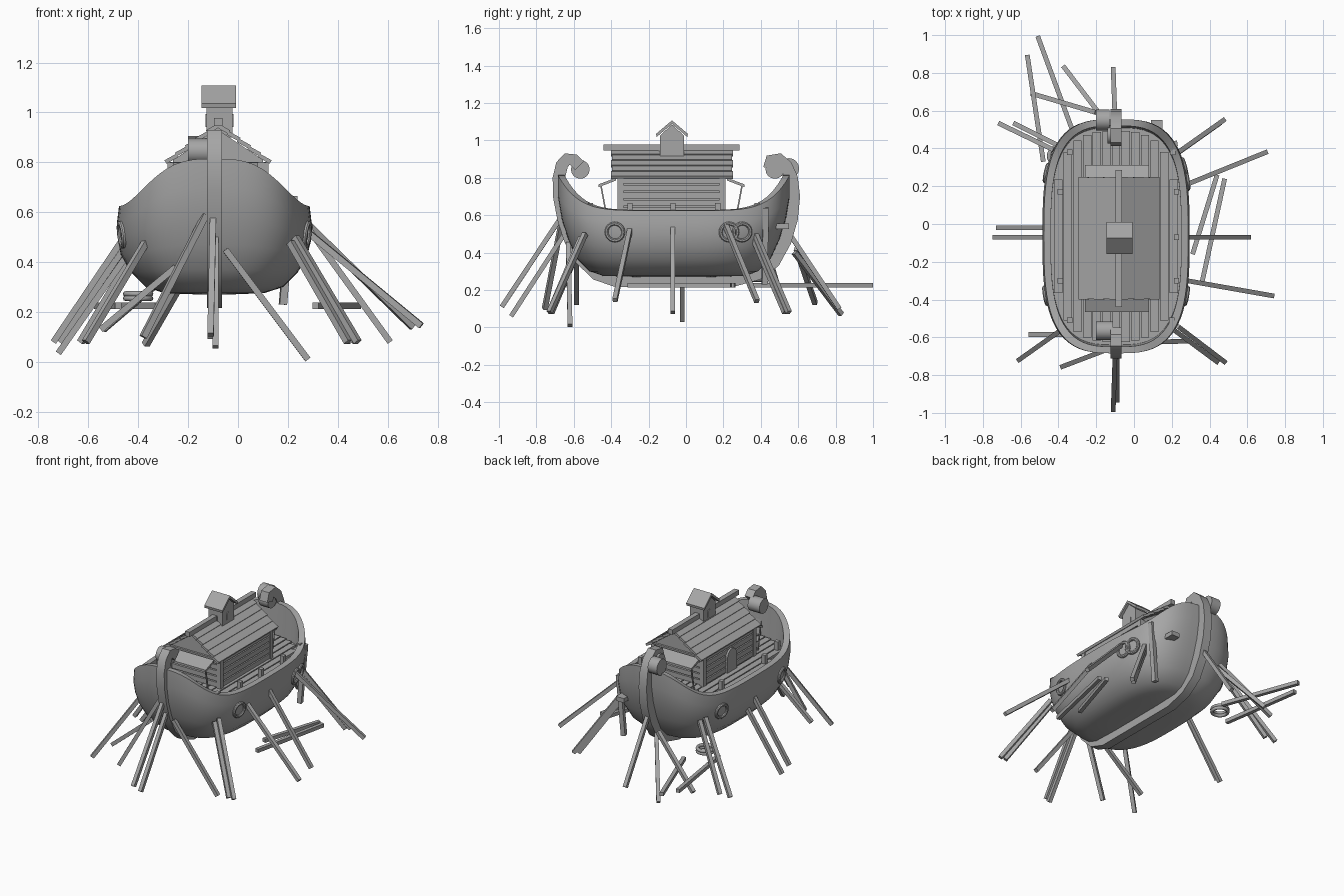
import bpy, bmesh, math
from mathutils import Vector, Matrix

if "Cube" in bpy.data.objects:
    bpy.data.objects.remove(bpy.data.objects["Cube"])

CX, CY, N = -0.095, -0.065, 3.1   # hull centre and plan squareness
GREY = bpy.data.materials.new("weathered_grey")
GREY.diffuse_color = (.38, .38, .38, 1)
GREY.use_nodes = True
GREY.node_tree.nodes["Principled BSDF"].inputs["Base Color"].default_value = GREY.diffuse_color


def obj_from_bm(name, bm, smooth=None):
    bmesh.ops.recalc_face_normals(bm, faces=bm.faces)
    me = bpy.data.meshes.new(name)
    bm.to_mesh(me)
    bm.free()
    me.materials.append(GREY)
    ob = bpy.data.objects.new(name, me)
    bpy.context.collection.objects.link(ob)
    if smooth:
        bpy.context.view_layer.objects.active = ob
        ob.select_set(True)
        bpy.ops.object.shade_smooth_by_angle(angle=math.radians(smooth))
        ob.select_set(False)
    return ob


def add_box(bm, lo, hi, mat=Matrix()):
    lo, hi = Vector(lo), Vector(hi)
    m = mat @ Matrix.Translation((lo + hi) / 2) @ Matrix.Diagonal((*(hi - lo), 1))
    bmesh.ops.create_cube(bm, size=1, matrix=m)


def box(name, lo, hi):
    bm = bmesh.new()
    add_box(bm, lo, hi)
    return obj_from_bm(name, bm)


def pole(name, a, b, w=0.025):
    a, b = Vector(a), Vector(b)
    m = Matrix.Translation(a) @ (b - a).to_track_quat('Z', 'Y').to_matrix().to_4x4()
    bm = bmesh.new()
    add_box(bm, (-w / 2, -w / 2, 0), (w / 2, w / 2, (b - a).length), m)
    return obj_from_bm(name, bm)


def prism(name, outline, axis, lo, hi):
    # extrude a closed outline along x or y
    bm = bmesh.new()
    ends = []
    for d in (lo, hi):
        ends.append([bm.verts.new((d, u, v) if axis == 'x' else (u, d, v)) for u, v in outline])
    n = len(outline)
    bm.faces.new(ends[0])
    bm.faces.new(ends[1])
    for i in range(n):
        j = (i + 1) % n
        bm.faces.new((ends[0][i], ends[0][j], ends[1][j], ends[1][i]))
    return obj_from_bm(name, bm)


# Hull: stacked rounded loops with rising ends, then inner wall and floor
levels = [(.05, .2, .27, .27), (.20, .38, .276, .276), (.275, .45, .30, .30),
          (.335, .52, .36, .37), (.375, .565, .43, .47), (.388, .60, .50, .58),
          (.39, .62, .56, .70), (.382, .62, .625, .815), (.345, .585, .628, .815),
          (.345, .575, .59, .59)]
SEG = 72
bm = bmesh.new()
rings = []
for sx, sy, zm, ze in levels:
    ring = []
    for i in range(SEG):
        a = 2 * math.pi * i / SEG
        c, s = math.cos(a), math.sin(a)
        u = math.copysign(abs(c) ** (2 / N), c)
        v = math.copysign(abs(s) ** (2 / N), s)
        ring.append(bm.verts.new((CX + sx * u, CY + sy * v, zm + (ze - zm) * abs(v) ** 6)))
    rings.append(ring)
for r, q in zip(rings, rings[1:]):
    for i in range(SEG):
        j = (i + 1) % SEG
        bm.faces.new((r[i], r[j], q[j], q[i]))
bm.faces.new(rings[0])
bm.faces.new(rings[-1])
obj_from_bm("hull", bm, 40)

# Deck planks cut to the hull plan
bm = bmesh.new()
for k in range(-6, 7):
    x = k * 0.051
    half = 0.56 * (1 - min(.99, (abs(x) + .022) / .345) ** N) ** (1 / N)
    add_box(bm, (CX + x - .022, CY - half, .588), (CX + x + .022, CY + half, .606))
obj_from_bm("deck_planks", bm)

# Bollards along the deck edge
bm = bmesh.new()
for x, y in ((-.34, .38), (-.39, .17), (-.39, -.3), (-.34, -.51),
             (.205, .38), (.225, .17), (.225, -.07), (.225, -.3), (.2, -.51)):
    add_box(bm, (x - .014, y - .014, .59), (x + .014, y + .014, .665))
obj_from_bm("deck_bollards", bm)

# Keel with stem and stern posts hooking inwards at the top
path = [(-.57, .865), (-.60, .895), (-.635, .90), (-.663, .87), (-.68, .80), (-.678, .70), (-.655, .58),
        (-.62, .47), (-.565, .37), (-.48, .285), (-.38, .25), (0, .25), (.25, .25),
        (.38, .285), (.47, .35), (.53, .46), (.565, .58), (.577, .70), (.565, .80),
        (.535, .865), (.495, .9), (.455, .895), (.445, .85)]
pts = [Vector((0, y, z)) for y, z in path]
bm = bmesh.new()
prev = None
for i, p in enumerate(pts):
    t = (pts[min(i + 1, len(pts) - 1)] - pts[max(i - 1, 0)]).normalized()
    n = Vector((0, -t.z, t.y)) * .033
    cur = [bm.verts.new(p + n * s + Vector((CX + w, 0, 0)))
           for s, w in ((1, -.03), (1, .03), (-1, .03), (-1, -.03))]
    if prev:
        for k in range(4):
            m = (k + 1) % 4
            bm.faces.new((prev[k], prev[m], cur[m], cur[k]))
    else:
        bm.faces.new(cur)
    prev = cur
bm.faces.new(prev)
obj_from_bm("keel_and_posts", bm, 35)

# Scroll ends beside the post tops
for name, x, y, z, r, w in (("bow_scroll", -.155, -.565, .845, .05, .09),
                            ("stern_scroll", -.105, .475, .845, .05, .07),
                            ("stern_scroll_side", -.165, .55, .85, .055, .07)):
    bm = bmesh.new()
    bmesh.ops.create_cone(bm, cap_ends=True, segments=16, radius1=r, radius2=r, depth=w,
                          matrix=Matrix.Translation((x, y, z)) @ Matrix.Rotation(math.pi / 2, 4, 'Y'))
    obj_from_bm(name, bm, 35)

# Cabin core with gables, and plank siding
HX, RIDGE = -0.08, 0.95
prism("cabin_core", [(HX - .18, .6), (HX + .18, .6), (HX + .18, .81), (HX, .93), (HX - .18, .81)],
      'y', -.345, .19)
bm = bmesh.new()
for k in range(5):
    z = .61 + k * .04
    for s in (-1, 1):
        add_box(bm, (HX + s * .187 - .01, -.355, z), (HX + s * .187 + .01, .2, z + .032))
    for y in (-.35, .195):
        add_box(bm, (HX - .185, y - .009, z), (HX + .185, y + .009, z + .032))
for sx in (-1, 1):
    for y in (-.35, .195):
        add_box(bm, (HX + sx * .187 - .015, y - .015, .6), (HX + sx * .187 + .015, y + .015, .8))
obj_from_bm("cabin_siding", bm)

# Arched door on the left wall
arch = [(-.05, .6), (.05, .6)] + [(.05 * math.cos(a), .71 + .05 * math.sin(a))
                                  for a in [math.pi * i / 8 for i in range(9)]]
prism("cabin_door", [(y - .09, z) for y, z in arch], 'x', HX - .21, HX - .18)

# Lapped roof planks, both slopes
ang = math.atan2(.15, .215)
bm = bmesh.new()
for s in (-1, 1):
    for k in range(5):
        f = (k + .5) / 5
        m = (Matrix.Translation((HX + s * .207 * f, -.075, RIDGE - .15 * f)) @
             Matrix.Rotation(s * (ang - .1), 4, 'Y'))
        e = .004 * (k % 2)
        add_box(bm, (-.028, -.325 + e, -.008), (.028, .325 - e, .008), m)
obj_from_bm("roof_planks", bm)
box("ridge_beam", (HX - .017, -.44, .945), (HX + .017, .286, .978))

# Awnings at both ends, with thin props
for name, y0, s in (("front_awning", -.375, -1), ("back_awning", .22, 1)):
    prism(name, [(y0, .785), (y0, .80), (y0 + s * .092, .765), (y0 + s * .092, .75)], 'x', -.26, .08)
    for x in (-.25, .07):
        pole(name + "_prop", (x, y0 + s * .05, .6), (x, y0 + s * .08, .76), .008)

# Roof turret with its own gable roof and window
prism("turret_body", [(-.14, .9), (-.01, .9), (-.01, 1.025), (-.075, 1.085), (-.14, 1.025)],
      'x', -.126, -.022)
for s, name in ((-1, "turret_roof_front"), (1, "turret_roof_back")):
    prism(name, [(-.075, 1.107), (-.075, 1.088), (-.075 + s * .082, 1.018), (-.075 + s * .085, 1.035)],
          'x', -.146, -.008)
prism("turret_window", [(.4 * y - .075, .32 * z + .75) for y, z in arch], 'x', -.13, -.018)
box("turret_front_hatch", (-.093, -.146, .93), (-.057, -.13, .975))

# Portholes facing outwards from the hull side
for sx, y in ((1, -.38), (1, .23), (1, .30), (-1, -.38), (-1, .27)):
    d = y - CY
    x = .389 * (1 - (abs(d) / .605) ** N) ** (1 / N)
    nrm = Vector((sx * x ** (N - 1) / .39 ** N, math.copysign(abs(d) ** (N - 1) / .61 ** N, d), -.3))
    bm = bmesh.new()
    m = Matrix.Translation((CX + sx * x, y, .51)) @ nrm.to_track_quat('Z', 'Y').to_matrix().to_4x4()
    R = 24
    prof = [(.036, -.01), (.036, .004), (.041, .009), (.05, .009), (.055, .003), (.055, -.012)]
    loops = [[bm.verts.new(m @ Vector((r * math.cos(2 * math.pi * i / R), r * math.sin(2 * math.pi * i / R), h)))
              for i in range(R)] for r, h in prof]
    for p, q in zip(loops, loops[1:]):
        for i in range(R):
            j = (i + 1) % R
            bm.faces.new((p[i], p[j], q[j], q[i]))
    obj_from_bm("porthole", bm, 35)

# Props leaning on the hull: foot x, y, z, then head x, y, z
props = [(-.11, -.985, .11, -.10, -.68, .57), (-.09, -.935, .06, -.09, -.65, .5),
         (-.38, -.755, .10, -.13, -.66, .59), (-.61, -.72, .08, -.37, -.55, .48),
         (.48, -.73, .08, .23, -.54, .5), (.44, -.73, .08, .21, -.56, .48),
         (.28, -.62, .01, -.05, -.63, .45), (.735, -.38, .145, .28, -.30, .52),
         (.61, -.07, .08, .285, -.07, .53), (.70, .38, .14, .28, .21, .55),
         (.475, .55, .08, .22, .37, .5), (.45, .53, .08, .21, .36, .48),
         (-.11, .82, .10, -.1, .54, .52), (-.37, .83, .07, -.18, .58, .40),
         (-.54, .69, .13, -.2, .59, .42), (-.71, .53, .08, -.42, .39, .5),
         (-.63, .53, .08, -.39, .41, .48), (-.74, -.07, .08, -.47, -.07, .48),
         (-.72, -.02, .035, -.45, -.02, .42), (-.55, -.585, .13, -.25, -.585, .38)]
for i, p in enumerate(props):
    pole("prop_%d" % (i + 1), p[:3], p[3:])

# Loose spars lying flat under the hull edge
for i, p in enumerate([(-.51, .995, -.32, .48), (-.565, .895, -.48, .33), (.44, .26, .31, -.16),
                       (.48, .24, .36, -.31)]):
    pole("spar_%d" % (i + 1), (p[0], p[1], .225), (p[2], p[3], .225))

# Rope coil and steering board
for k in range(2):
    bpy.ops.mesh.primitive_torus_add(location=(-.40, .36, .255 + .018 * k), major_radius=.05, minor_radius=.011,
                                     major_segments=24, minor_segments=8)
    bpy.context.object.name = "rope_coil"
    bpy.context.object.data.materials.append(GREY)
    bpy.ops.object.shade_smooth()
pole("steering_board", (.18, .42, .23), (.215, .425, .64), .03)
box("steering_bracket", (.09, .48, .525), (.15, .55, .555))
